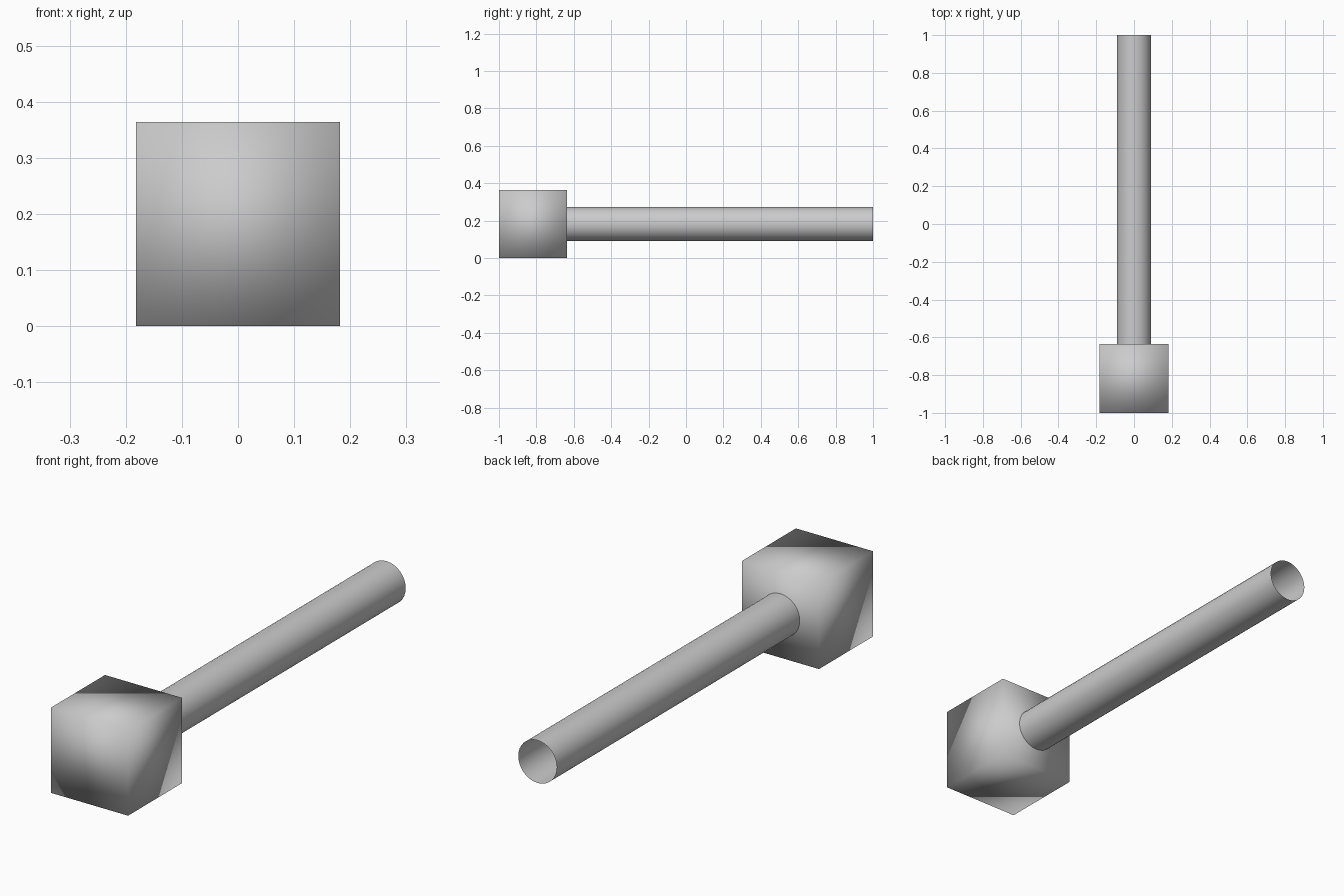
import bpy
import math

if "Cube" in bpy.data.objects:
    bpy.data.objects.remove(bpy.data.objects["Cube"])

grey = bpy.data.materials.new("plain grey")
grey.diffuse_color = (0.6, 0.6, 0.6, 1)
grey.use_nodes = True
grey.node_tree.nodes["Principled BSDF"].inputs["Base Color"].default_value = grey.diffuse_color

HALF = 2 / 11      # half the width of the head block
RADIUS = 1 / 11    # handle radius
JOINT = -1 + 2 * HALF


def finish(name):
    part = bpy.context.object
    part.name = name
    part.data.materials.append(grey)
    bpy.ops.object.shade_smooth()


# Cube head, smooth shaded across its corners
bpy.ops.mesh.primitive_cube_add(size=2 * HALF, location=(0, -1 + HALF, HALF))
finish("head_block")

# Hollow handle, open at its ends
bpy.ops.mesh.primitive_cylinder_add(
    vertices=32, radius=RADIUS, depth=1 - JOINT, end_fill_type='NOTHING',
    location=(0, (1 + JOINT) / 2, HALF), rotation=(math.pi / 2, 0, 0))
finish("handle_tube")
